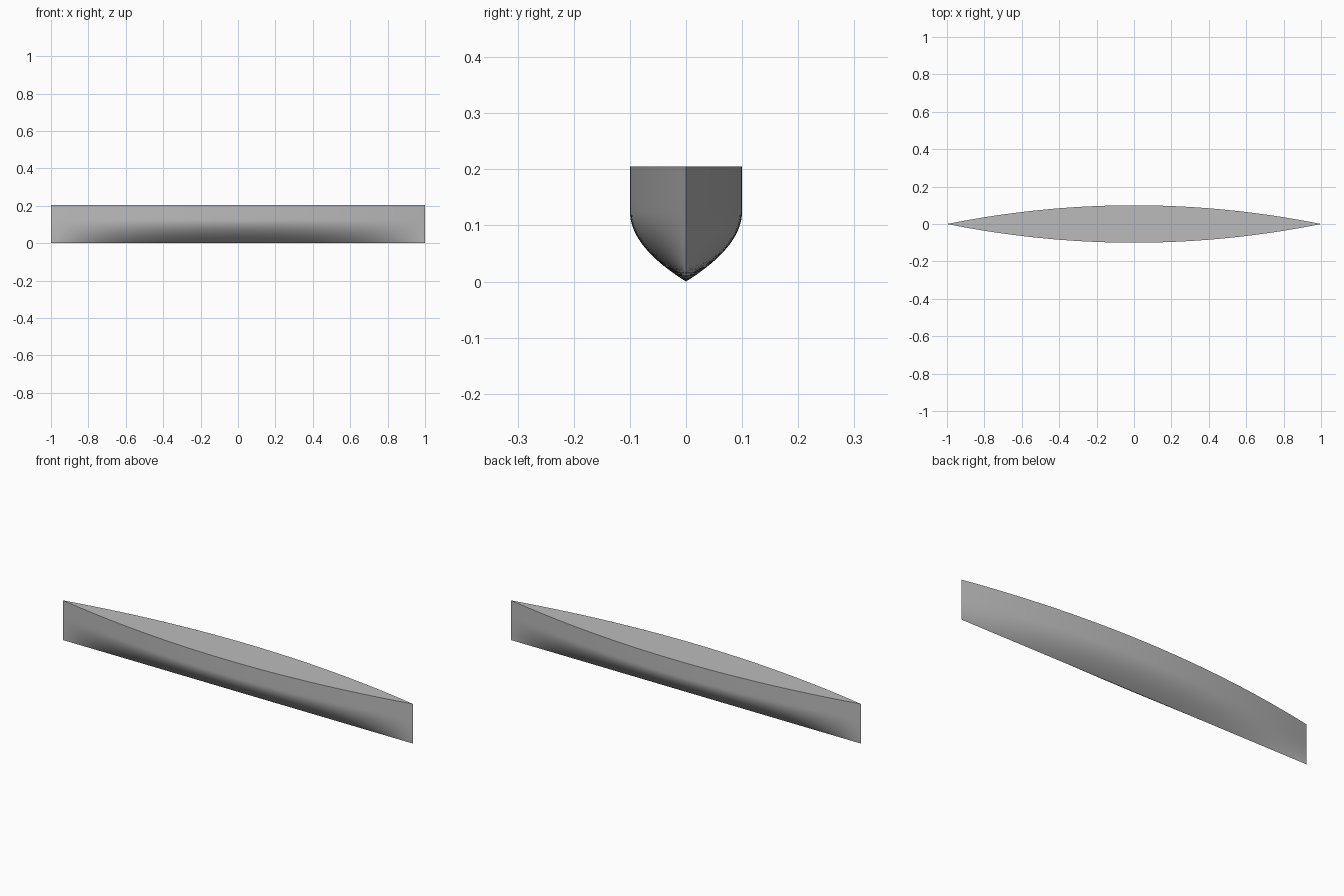
import bpy
import bmesh

cube = bpy.data.objects.get("Cube")
if cube:
    bpy.data.objects.remove(cube)

HALF_LENGTH, HALF_BEAM, DRAFT, HEIGHT = 1.0, 0.1, 0.125, 0.205
STATIONS, WATERLINES, TOPSIDES = 64, 20, 4

# Grey paint
grey = bpy.data.materials.new("hull_grey")
grey.use_nodes = True
colour = (0.5, 0.5, 0.5, 1)
grey.diffuse_color = colour
grey.node_tree.nodes["Principled BSDF"].inputs["Base Color"].default_value = colour


def half_breadth(x, z):
    """Parabolic waterlines and sections, wall-sided above the draft."""
    depth = max(0, (DRAFT - z) / DRAFT)
    return HALF_BEAM * (1 - (x / HALF_LENGTH) ** 2) * (1 - depth ** 2)


levels = [DRAFT * i / WATERLINES for i in range(WATERLINES)]
levels += [DRAFT + (HEIGHT - DRAFT) * i / TOPSIDES for i in range(TOPSIDES + 1)]
stations = [HALF_LENGTH * (2 * i / STATIONS - 1) for i in range(STATIONS + 1)]

bm = bmesh.new()
rails = []

# Two hull sides lofted through the stations
for side in (-1, 1):
    grid = [[bm.verts.new((x, side * half_breadth(x, z), z)) for z in levels]
            for x in stations]
    for a, b in zip(grid, grid[1:]):
        for j in range(len(levels) - 1):
            bm.faces.new((a[j], b[j], b[j + 1], a[j + 1])).smooth = True
    rails.append([row[-1] for row in grid])

# Flat deck between the two rails
for i in range(STATIONS):
    (a, b), (c, d) = rails[0][i:i + 2], rails[1][i:i + 2]
    bm.faces.new((a, b, d, c))

# Join the sides along keel and stems
bmesh.ops.remove_doubles(bm, verts=bm.verts, dist=0.00001)
bmesh.ops.dissolve_degenerate(bm, edges=bm.edges, dist=0.00001)
bmesh.ops.recalc_face_normals(bm, faces=bm.faces)

# Keep the keel, stems and deck edge crisp
for e in bm.edges:
    mid = (e.verts[0].co + e.verts[1].co) / 2
    on_centre = all(abs(v.co.y) < 0.00001 for v in e.verts)
    on_rail = all(v.co.z > HEIGHT - 0.0001 for v in e.verts)
    if on_centre or on_rail:
        e.smooth = False

mesh = bpy.data.meshes.new("hull")
bm.to_mesh(mesh)
bm.free()
mesh.materials.append(grey)
hull = bpy.data.objects.new("hull", mesh)
bpy.context.collection.objects.link(hull)
